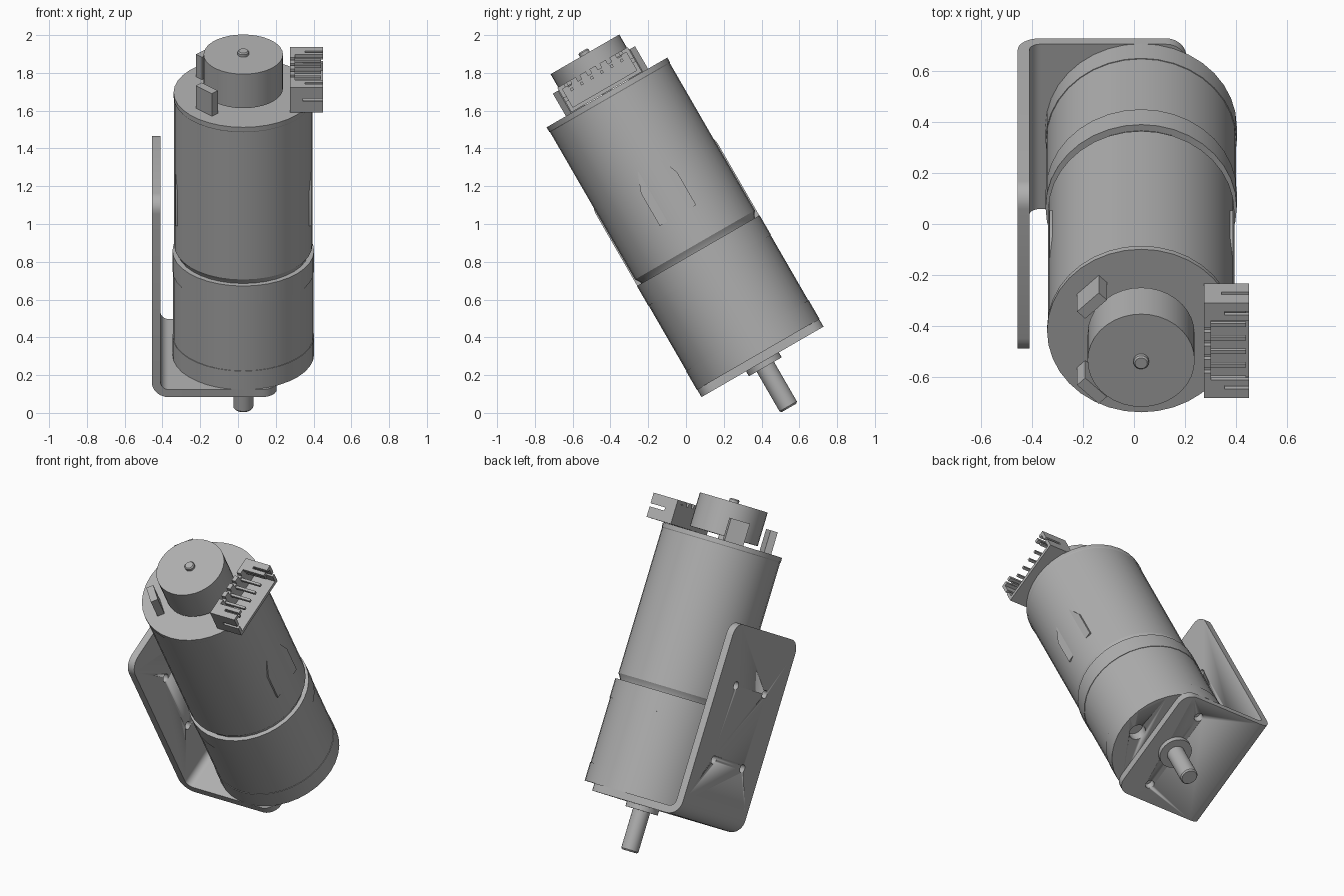
import bpy, bmesh, math
from mathutils import Matrix, Vector

cube = bpy.data.objects.get("Cube")
if cube:
    bpy.data.objects.remove(cube, do_unlink=True)

# Everything is built upright around the motor axis, then leaned over
TILT = Matrix.Translation((0.028, 0.405, 0.27)) @ Matrix.Rotation(math.radians(30), 4, 'X')
SIDES = 36
GREY = (0.43, 0.43, 0.43, 1)

grey = bpy.data.materials.new("plain_grey")
grey.use_nodes = True
grey.diffuse_color = GREY
grey.node_tree.nodes["Principled BSDF"].inputs["Base Color"].default_value = GREY


def finish(name, bm):
    bmesh.ops.recalc_face_normals(bm, faces=bm.faces[:])
    mesh = bpy.data.meshes.new(name)
    bm.to_mesh(mesh)
    bm.free()
    mesh.transform(TILT)
    mesh.materials.append(grey)
    obj = bpy.data.objects.new(name, mesh)
    bpy.context.collection.objects.link(obj)
    activate(obj)
    bpy.ops.object.shade_smooth_by_angle(angle=math.radians(30))
    return obj


def activate(obj):
    bpy.ops.object.select_all(action='DESELECT')
    obj.select_set(True)
    bpy.context.view_layer.objects.active = obj


def lathe(name, profile):
    """Closed turned part from (radius, height) pairs."""
    bm = bmesh.new()
    rings = []
    for r, h in profile:
        rings.append([bm.verts.new((r * math.cos(a), r * math.sin(a), h))
                      for a in (math.tau * i / SIDES for i in range(SIDES))])
    for low, high in zip(rings, rings[1:]):
        for i in range(SIDES):
            j = (i + 1) % SIDES
            bm.faces.new((low[i], low[j], high[j], high[i]))
    bm.faces.new(rings[0])
    bm.faces.new(rings[-1])
    return finish(name, bm)


def boxes(name, spans, turn=None):
    """One object from (min, max) spans per axis."""
    bm = bmesh.new()
    for span in spans:
        size = [hi - lo for lo, hi in span]
        mid = [(hi + lo) / 2 for lo, hi in span]
        mat = Matrix.Translation(mid) @ Matrix.Diagonal((*size, 1))
        bmesh.ops.create_cube(bm, size=1, matrix=mat)
    if turn:
        bmesh.ops.transform(bm, matrix=turn, verts=bm.verts[:])
    return finish(name, bm)


def prism(bm, points, offset):
    face = bm.faces.new([bm.verts.new(p) for p in points])
    new = bmesh.ops.extrude_face_region(bm, geom=[face])["geom"]
    bmesh.ops.translate(bm, vec=offset, verts=[g for g in new if isinstance(g, bmesh.types.BMVert)])


def drill(obj, holes):
    """Cut round holes given as (centre, axis, radius, depth)."""
    bm = bmesh.new()
    for centre, axis, radius, depth in holes:
        turn = Vector(axis).to_track_quat('Z', 'Y').to_matrix().to_4x4()
        bmesh.ops.create_cone(bm, cap_ends=True, segments=16, radius1=radius, radius2=radius,
                              depth=depth, matrix=Matrix.Translation(centre) @ turn)
    cutter = finish("hole_cutter", bm)
    cutter.hide_render = True
    activate(obj)
    mod = obj.modifiers.new("holes", 'BOOLEAN')
    mod.object = cutter
    mod.solver = 'EXACT'
    bpy.ops.object.modifier_apply(modifier=mod.name)
    bpy.data.objects.remove(cutter, do_unlink=True)


# Gearbox with shallow end caps, and its spare screw hole
gearbox = lathe("gearbox", [(0.375, 0.046), (0.375, 0.16), (0.372, 0.16), (0.372, 0.56),
                            (0.375, 0.56), (0.375, 0.68)])
drill(gearbox, [((0.265, 0, 0.046), (0, 0, 1), 0.052, 0.12)])

# Motor can, rear hub and encoder drum
lathe("motor_can", [(0.345, 0.67), (0.35, 0.69), (0.366, 0.715), (0.366, 1.615),
                    (0.369, 1.62), (0.369, 1.647)])
lathe("encoder_drum", [(0.21, 1.672), (0.21, 1.88)])
lathe("rear_shaft", [(0.03, 1.64), (0.03, 1.895), (0.024, 1.902)])

# Output boss and shaft
lathe("shaft_boss", [(0.1, 0.05), (0.1, -0.03)])
lathe("output_shaft", [(0.053, 0.04), (0.053, -0.272), (0.046, -0.281)])

# Flat pressed tabs on both sides of the can
for side, label in ((1, "left"), (-1, "right")):
    bm = bmesh.new()
    half = [(0.111, 0.895), (0.111, 1.095), (0.07, 1.2)]
    outline = half + [(-v, t) for v, t in reversed(half)]
    prism(bm, [(side * 0.25, v, t) for v, t in outline], (side * 0.11, 0, 0))
    finish("can_tab_" + label, bm)

# Two motor terminals standing beside the drum
for side, label in ((1, "back"), (-1, "front")):
    turn = Matrix.Rotation(math.radians(180 - side * 45), 4, 'Z')
    boxes("terminal_" + label, [((0.25, 0.295), (-0.06, 0.06), (1.64, 1.785))], turn)

# L-shaped mounting bracket, bent from one sheet
LEFT, RIGHT, TOP, THICK, HALF, BEND = -0.484, 0.177, 1.2, 0.046, 0.373, 0.09


def bend_arc(radius, reverse):
    pts = [(LEFT + BEND - radius * math.cos(a), BEND - radius * math.sin(a))
           for a in (math.pi / 2 * i / 8 for i in range(9))]
    return pts[::-1] if reverse else pts


section = ([(LEFT, TOP)] + bend_arc(BEND, False) + [(RIGHT, 0), (RIGHT, THICK)]
           + bend_arc(BEND - THICK, True) + [(LEFT + THICK, TOP)])
bm = bmesh.new()
prism(bm, [(x, -HALF, t) for x, t in section], (0, 2 * HALF, 0))
corners = []
for e in bm.edges:
    a, b = (v.co for v in e.verts)
    if abs(a.y - b.y) < 1e-4:
        if all(abs(p.z - TOP) < 1e-4 for p in (a, b)) or all(abs(p.x - RIGHT) < 1e-4 for p in (a, b)):
            corners.append(e)
bmesh.ops.bevel(bm, geom=corners, offset=0.08, segments=6, profile=0.5, affect='EDGES')
bracket = finish("mounting_bracket", bm)
holes = [((LEFT + THICK / 2, v, t), (1, 0, 0), 0.026, 0.2) for v in (-0.17, 0.17) for t in (0.38, 0.84)]
holes += [((0, v, 0), (0, 0, 1), 0.028, 0.09) for v in (-0.26, 0.26)]
drill(bracket, holes)

# Cable connector: floor, back wall with teeth, slotted ends and pins
X0, X1, LOW, HIGH, END = 0.246, 0.422, 1.65, 1.80, 0.215
parts = [((X0, X1), (-END, END), (LOW, LOW + 0.02)),
         ((X0, X0 + 0.028), (-END, END), (LOW, HIGH - 0.025))]
PITCH = 0.061
for i in range(7):
    v = (i - 3) * PITCH
    parts.append(((X0, X0 + 0.028), (v - 0.019, v + 0.019), (HIGH - 0.03, HIGH)))
for s in (1, -1):
    def across(a, b):
        return tuple(sorted((s * a, s * b)))
    wall = across(END - 0.02, END)
    parts += [((X0, X1), wall, (LOW, 1.715)),
              ((X0, X1), wall, (1.735, HIGH)),
              ((X0, X0 + 0.07), wall, (1.71, 1.74)),
              ((X0, X1), across(0.175, END), (HIGH - 0.02, HIGH)),
              ((X0 + 0.075, X1), across(0.135, 0.16), (HIGH - 0.02, HIGH)),
              ((X0, X0 + 0.08), across(0.135, END), (HIGH - 0.02, HIGH))]
boxes("connector_housing", parts)
boxes("connector_pins", [((X0 + 0.01, X1 - 0.01), ((i - 2.5) * PITCH - 0.008, (i - 2.5) * PITCH + 0.008),
                          (1.747, 1.763)) for i in range(6)])
